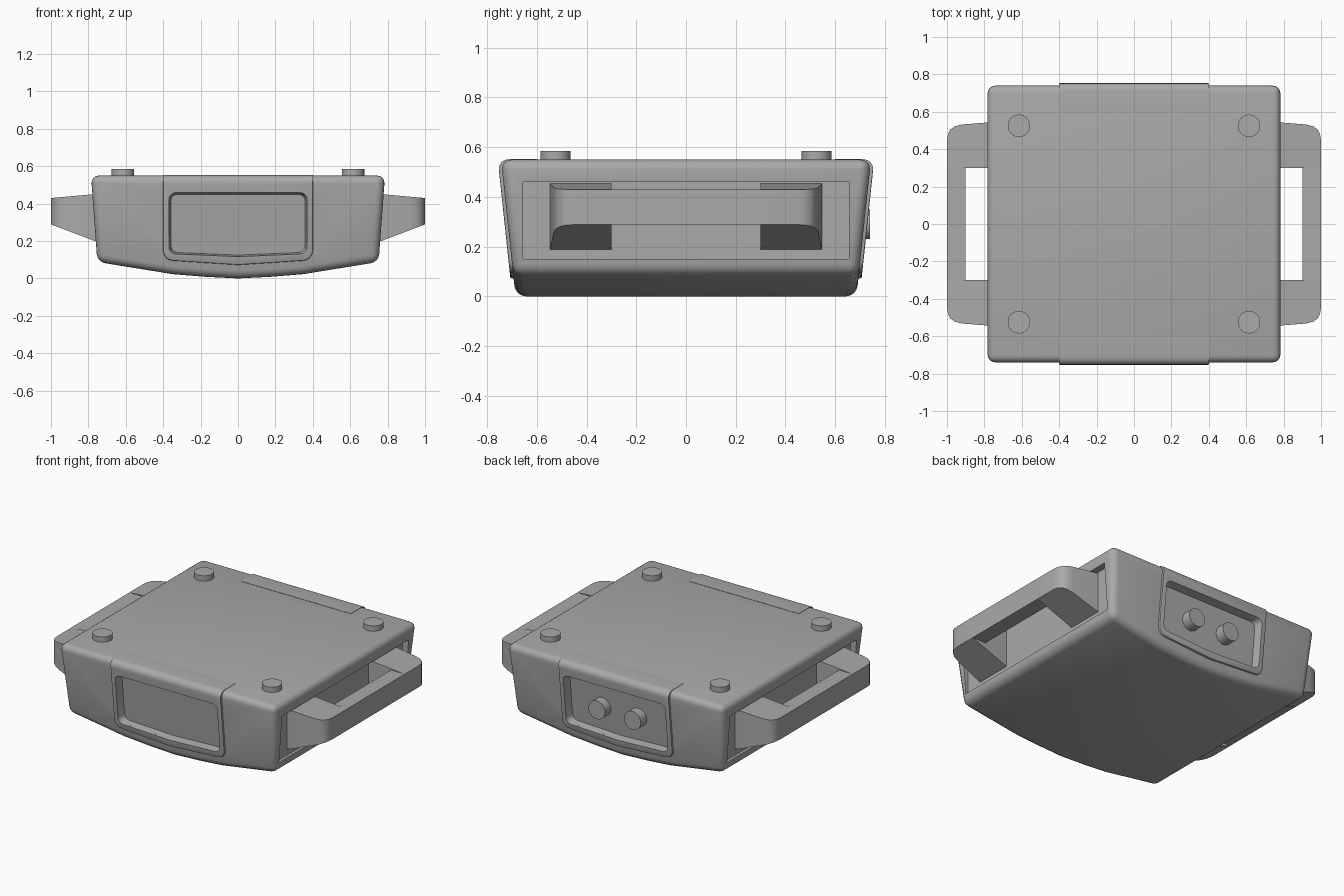
import bpy, bmesh, math

if "Cube" in bpy.data.objects:
    bpy.data.objects.remove(bpy.data.objects["Cube"])

GREY = (0.40, 0.40, 0.40, 1)
grey = bpy.data.materials.new("grey plastic")
grey.use_nodes = True
grey.diffuse_color = GREY
grey.node_tree.nodes["Principled BSDF"].inputs["Base Color"].default_value = GREY


def depth(z):
    """Half depth of the tapering casing at a height."""
    return 0.686 + 0.106 * z


def finish(obj):
    obj.data.materials.clear()
    obj.data.materials.append(grey)
    bpy.ops.object.select_all(action='DESELECT')
    obj.select_set(True)
    bpy.context.view_layer.objects.active = obj
    bpy.ops.object.shade_smooth_by_angle(angle=math.radians(32))


def loft(name, ring_a, ring_b, bevels=()):
    """Solid between two matching rings; bevels are (edge test, width, segments)."""
    bm = bmesh.new()
    a = [bm.verts.new(p) for p in ring_a]
    b = [bm.verts.new(p) for p in ring_b]
    n = len(a)
    bm.faces.new(a)
    bm.faces.new(b[::-1])
    for i in range(n):
        j = (i + 1) % n
        bm.faces.new((a[j], a[i], b[i], b[j]))
    bmesh.ops.recalc_face_normals(bm, faces=bm.faces)
    for test, width, segs in bevels:
        edges = [e for e in bm.edges if test(e)]
        bmesh.ops.bevel(bm, geom=edges, offset=width, segments=segs,
                        profile=0.5, affect='EDGES')
    bmesh.ops.recalc_face_normals(bm, faces=bm.faces)
    mesh = bpy.data.meshes.new(name)
    bm.to_mesh(mesh)
    bm.free()
    obj = bpy.data.objects.new(name, mesh)
    bpy.context.collection.objects.link(obj)
    return obj


def cylinder(name, radius, length, location, tilt=0):
    bpy.ops.mesh.primitive_cylinder_add(vertices=32, radius=radius, depth=length,
                                        location=location, rotation=(tilt, 0, 0))
    obj = bpy.context.object
    obj.name = name
    finish(obj)


def block(name, x, y, z):
    """Box from three (low, high) ranges."""
    ring = [(x[i], y[j]) for i, j in ((0, 0), (1, 0), (1, 1), (0, 1))]
    return loft(name, [(p, q, z[0]) for p, q in ring], [(p, q, z[1]) for p, q in ring])


def cut(obj, cutters):
    bpy.context.view_layer.objects.active = obj
    for c in cutters:
        c.hide_render = True
        m = obj.modifiers.new("cut", 'BOOLEAN')
        m.object = c
        m.solver = 'EXACT'
        bpy.ops.object.modifier_apply(modifier=m.name)


def mirrored(half):
    """Close an x-z outline whose first point lies on the centre line."""
    return half + [(-x, z) for x, z in half[:0:-1]]


def sharp(e):
    return e.calc_face_angle(0) > math.radians(30)


# Casing: shallow keel underneath, sides and ends leaning inward to the base
outline = mirrored([(0, 0), (0.18, 0.009), (0.35, 0.023), (0.752, 0.088), (0.786, 0.55)])
casing = loft("casing", [(x, -depth(z), z) for x, z in outline],
              [(x, depth(z), z) for x, z in outline], [(sharp, 0.042, 4)])

# Raised end panels, with cutters for their recesses
panels, recesses = [], []
panel_half = [(0, 0.072), (0.4, 0.098), (0.4, 0.552)]
recess_half = [(0, 0.125), (0.358, 0.14), (0.358, 0.45)]
for side, s in (("front", -1), ("back", 1)):
    def top_lip(e, s=s):
        return all(v.co.z > 0.54 and v.co.y * s > 0.7 for v in e.verts)

    def low_corner(e):
        u, v = (w.co for w in e.verts)
        return abs(u.y - v.y) > 0.05 and abs(u.x) > 0.3 and u.z < 0.2 and v.z < 0.2

    def any_corner(e):
        u, v = (w.co for w in e.verts)
        return abs(u.y - v.y) > 0.05 and abs(u.x) > 0.3

    def outer_rim(e, s=s):
        return sharp(e) and all(v.co.y * s > depth(v.co.z) + 0.01 for v in e.verts)

    pts = mirrored(panel_half)
    panels.append(loft(side + "_panel",
                       [(x, s * (depth(z) + 0.013), z) for x, z in pts],
                       [(x, s * 0.6, z) for x, z in pts],
                       [(low_corner, 0.05, 5), (top_lip, 0.045, 4),
                        (outer_rim, 0.006, 2)]))
    pts = mirrored(recess_half)
    recesses.append(loft(side + "_recess_cutter",
                         [(x * 1.06, s * (depth(z) + 0.06), 0.29 + (z - 0.29) * 1.1)
                          for x, z in pts],
                         [(x, s * (depth(z) - 0.04), z) for x, z in pts],
                         [(any_corner, 0.035, 5)]))

# Shallow side bays behind the handles
bays = [block("side_bay_cutter", sorted((s * 0.737, s * 0.9)), (-0.655, 0.655), (0.15, 0.46))
        for s in (-1, 1)]
cut(casing, recesses + bays)
for p, r in zip(panels, recesses):
    cut(p, [r])
for o in [casing] + panels:
    finish(o)
for c in recesses + bays:
    bpy.data.objects.remove(c)

# Handles: two wedge arms joined by a grip bar on each side
arm = [(0.72, 0.3), (0.72, 0.548), (0.92, 0.532), (0.957, 0.523), (0.982, 0.505),
       (0.995, 0.48), (1.0, 0.445), (1.0, 0.3)]
for side, s in (("left", 1), ("right", -1)):
    for end, t in (("front", -1), ("back", 1)):
        finish(loft(f"{side}_handle_{end}_arm",
                    [(s * x, t * y, 0.19 + 0.38 * (x - 0.74)) for x, y in arm],
                    [(s * x, t * y, 0.455 - 0.09 * (x - 0.72)) for x, y in arm]))
    finish(block(side + "_handle_grip", sorted((s * 0.9, s)), (-0.3, 0.3), (0.289, 0.43)))

# Round feet on the upper face
for x in (-0.615, 0.615):
    for y in (-0.525, 0.525):
        cylinder("round_foot", 0.06, 0.045, (x, y, 0.5625))

# Two knobs in the back recess
for x in (-0.13, 0.13):
    cylinder("back_knob", 0.06, 0.07, (x, 0.705, 0.29), math.pi / 2)
